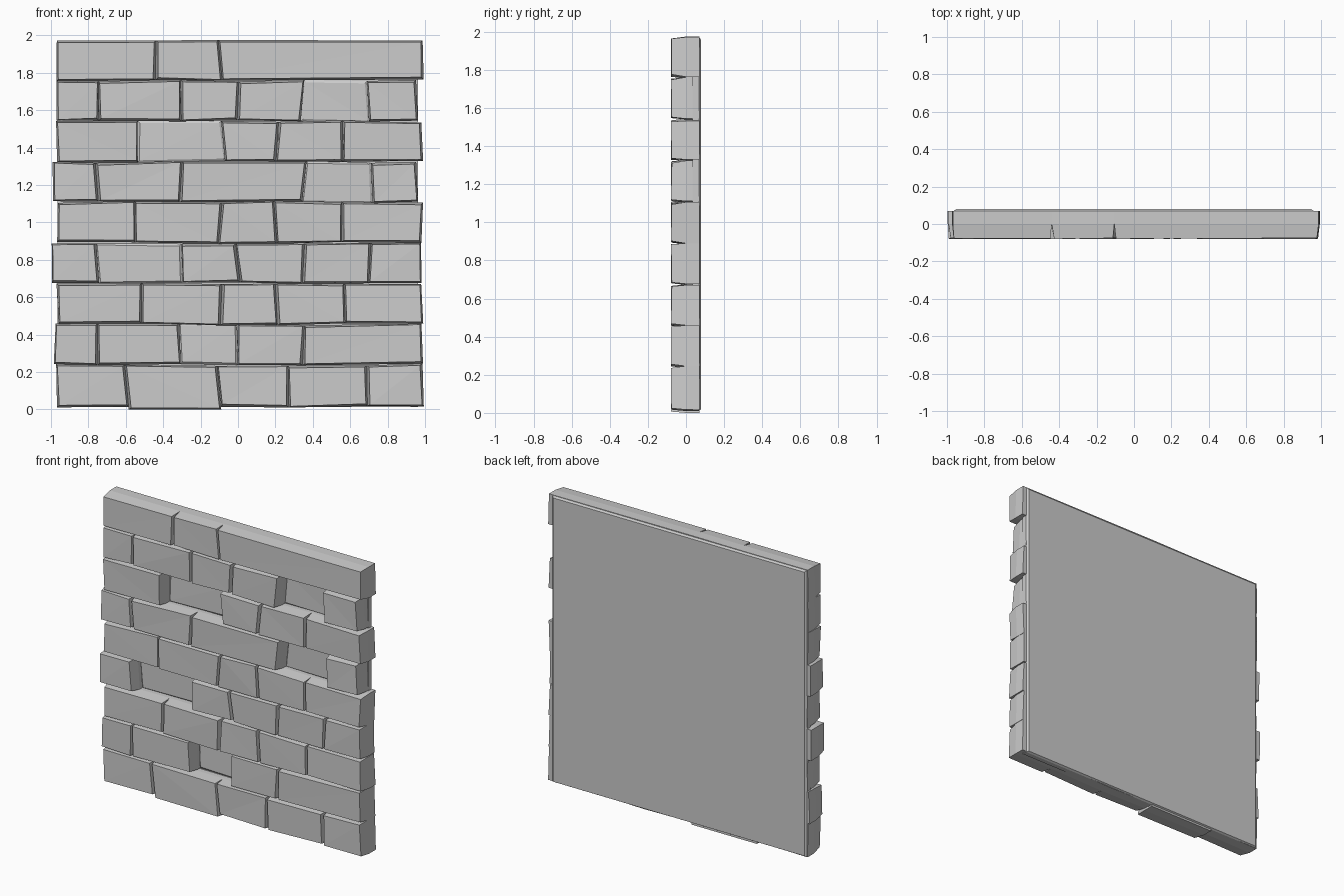
import bpy, bmesh, random

if "Cube" in bpy.data.objects:
    bpy.data.objects.remove(bpy.data.objects["Cube"])

random.seed(7)
FRONT, GROOVE, BACK = -0.08, 0.0, 0.07

# Course edges in z, and brick joints in x for every course from the bottom up
Z = [0.015, 0.24, 0.455, 0.675, 0.89, 1.11, 1.325, 1.54, 1.76, 1.975]
COURSES = [
    [-0.97, -0.595, -0.10, 0.27, 0.69, 0.99],
    [-0.98, -0.75, -0.31, -0.005, 0.35, 0.985],
    [-0.965, -0.515, -0.09, 0.205, 0.57, 0.985],
    [-0.995, -0.75, -0.30, 0.0, 0.35, 0.705, 0.98],
    [-0.965, -0.55, -0.095, 0.20, 0.555, 0.985],
    [-0.99, -0.755, -0.305, 0.355, 0.715, 0.957],
    [-0.97, -0.535, -0.08, 0.21, 0.56, 0.985],
    [-0.97, -0.745, -0.305, 0.0, 0.345, 0.695, 0.957],
    [-0.97, -0.44, -0.095, 0.99],
]
RECESSED = {(1, 2), (3, 1), (5, 3), (6, 1), (7, 4)}


def jit(a):
    return random.uniform(-a, a)


def add_brick(bm, corners, front):
    """Brick from four (x, z) corners: straight body, tapered uneven face."""
    cx = sum(c[0] for c in corners) / 4
    cz = sum(c[1] for c in corners) / 4
    rings = []
    for y, taper in ((BACK, 0), (max(GROOVE, front + 0.01), 0), (front, 1)):
        ring = []
        for x, z in corners:
            dx = taper * random.uniform(0.005, 0.014)
            dz = taper * random.uniform(0.005, 0.014)
            ring.append(bm.verts.new((
                x + (dx if x < cx else -dx),
                y + taper * random.uniform(0.0, 0.006),
                z + (dz if z < cz else -dz))))
        rings.append(ring)
    bm.faces.new(rings[0])
    for a, b in zip(rings, rings[1:]):
        for i in range(4):
            j = (i + 1) % 4
            bm.faces.new((a[i], a[j], b[j], b[i]))
    # Chipped face: split along one diagonal
    f = rings[2]
    k = random.randint(0, 1)
    bm.faces.new((f[k], f[k + 1], f[k + 2]))
    bm.faces.new((f[k], f[k + 2], f[(k + 3) % 4]))


def finish(bm, name):
    bmesh.ops.recalc_face_normals(bm, faces=bm.faces)
    mesh = bpy.data.meshes.new(name)
    bm.to_mesh(mesh)
    bm.free()
    obj = bpy.data.objects.new(name, mesh)
    bpy.context.collection.objects.link(obj)
    return obj


# Courses of bricks, with leaning joints and wavy bed lines
for row, joints in enumerate(COURSES):
    bm = bmesh.new()
    last = len(joints) - 1
    pts = []
    for i, x in enumerate(joints):
        lean = jit(0.012) if 0 < i < last else jit(0.006)
        pts.append((x - lean, Z[row] + jit(0.006), x + lean, Z[row + 1] + jit(0.007)))
    for i in range(last):
        l, r = pts[i], pts[i + 1]
        drop = 0.015 if (row, i) == (0, 1) else 0.0
        lz, rz = (0.0, 0.0) if drop else (l[1], r[1])
        corners = [(l[0], lz), (r[0], rz), (r[2], r[3]), (l[2], l[3])]
        add_brick(bm, corners, 0.02 if (row, i) in RECESSED else FRONT)
    finish(bm, f"brick_course_{row + 1}")

# Backing slab with a chamfered rear edge
bm = bmesh.new()
rings = []
for y, m in ((0.035, 0.0), (0.068, 0.0), (0.08, 0.014)):
    x0, x1, z0, z1 = -0.965 + m, 0.962 - m, 0.012 + m * 0.5, 1.972 - m
    rings.append([bm.verts.new(p) for p in
                  ((x0, y, z0), (x1, y, z0), (x1, y, z1), (x0, y, z1))])
bm.faces.new(rings[0])
bm.faces.new(rings[-1])
for a, b in zip(rings, rings[1:]):
    for i in range(4):
        j = (i + 1) % 4
        bm.faces.new((a[i], a[j], b[j], b[i]))
finish(bm, "backing_slab")
